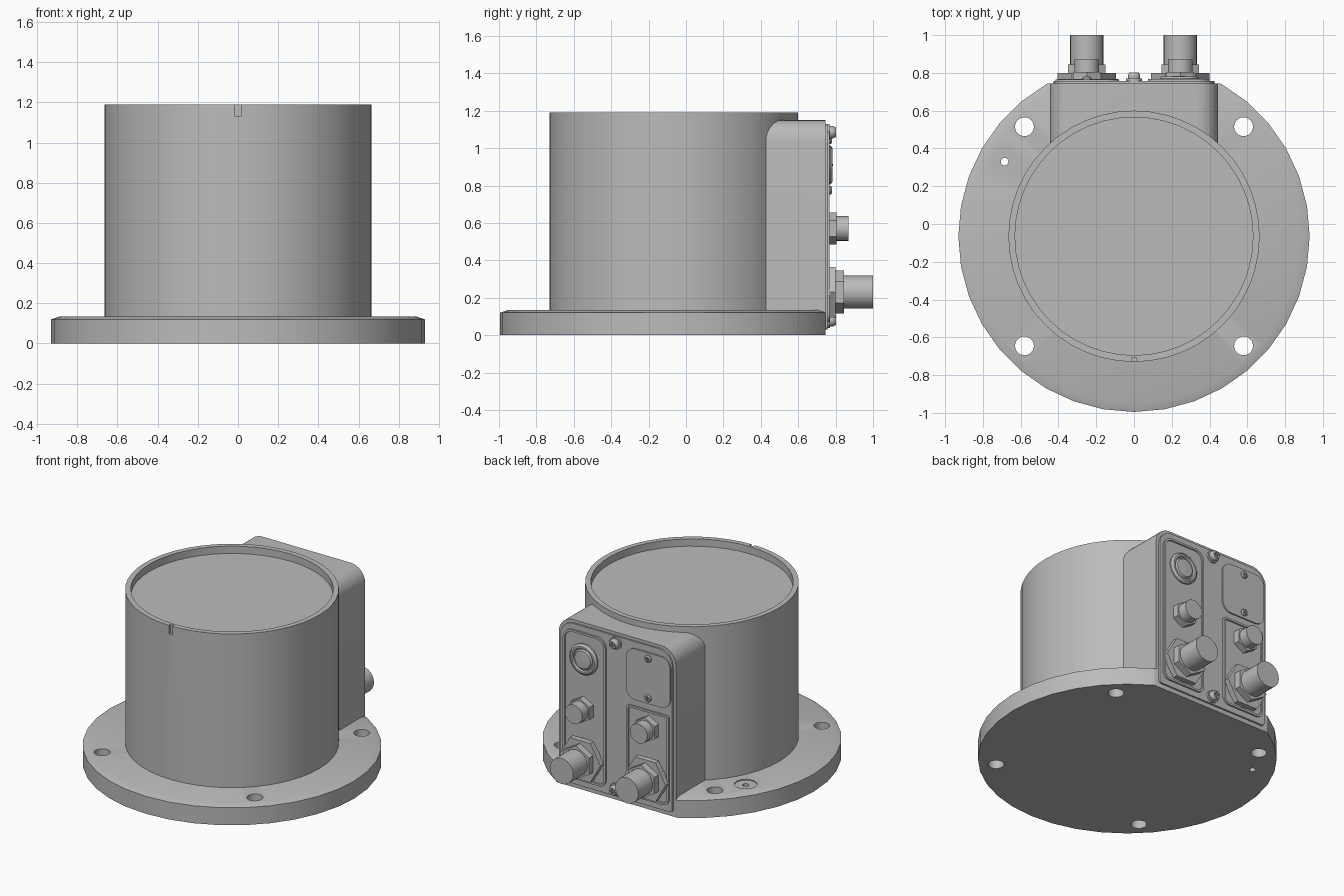
import bpy, bmesh
from math import cos, sin, pi, radians
from mathutils import Matrix, Vector

if "Cube" in bpy.data.objects:
    bpy.data.objects.remove(bpy.data.objects["Cube"], do_unlink=True)

grey = bpy.data.materials.new("machined_grey")
grey.use_nodes = True
colour = (0.5, 0.5, 0.5, 1)
grey.diffuse_color = colour
grey.node_tree.nodes["Principled BSDF"].inputs["Base Color"].default_value = colour

CENTRE = -0.065   # y of the round body axis
BACK = 0.745      # y of the flat rear face


def finish(name, bm):
    bmesh.ops.recalc_face_normals(bm, faces=bm.faces)
    mesh = bpy.data.meshes.new(name)
    bm.to_mesh(mesh)
    bm.free()
    obj = bpy.data.objects.new(name, mesh)
    bpy.context.collection.objects.link(obj)
    mesh.materials.append(grey)
    return obj


def revolve(name, profile, loc, sides=32, rear=False, turn=0):
    """Spin (radius, height) points; rear=True points the axis to +y."""
    bm = bmesh.new()
    pts = [bm.verts.new((r, 0, h)) for r, h in profile]
    edges = [bm.edges.new(pair) for pair in zip(pts, pts[1:])]
    bmesh.ops.spin(bm, geom=pts + edges, cent=(0, 0, 0), axis=(0, 0, 1),
                   angle=2 * pi, steps=sides)
    bmesh.ops.remove_doubles(bm, verts=bm.verts, dist=1e-4)
    matrix = Matrix.Rotation(turn, 4, 'Z')
    if rear:
        matrix = Matrix.Rotation(-pi / 2, 4, 'X') @ matrix
    bm.transform(Matrix.Translation(loc) @ matrix)
    return finish(name, bm)


def disc(name, radius, depth, loc, **options):
    return revolve(name, [(0, 0), (radius, 0), (radius, depth), (0, depth)], loc, **options)


def block(name, size, loc):
    bm = bmesh.new()
    bmesh.ops.create_cube(bm, size=1)
    bm.transform(Matrix.Translation(loc) @ Matrix.Diagonal((*size, 1)))
    return finish(name, bm)


def rounded_plate(name, x, z, y, radius, low_radius=0, rim=0):
    """Rounded rectangle in x-z ranges, extruded over the y range."""
    bm = bmesh.new()
    ring = []
    corners = [(x[1], z[1], -1, -1, 0, radius), (x[0], z[1], 1, -1, 1, radius),
               (x[0], z[0], 1, 1, 2, low_radius), (x[1], z[0], -1, 1, 3, low_radius)]
    for cx, cz, sx, sz, quarter, r in corners:
        steps = 8 if r else 0
        for i in range(steps + 1):
            a = (quarter + i / max(steps, 1)) * pi / 2
            ring.append(bm.verts.new((cx + sx * r + r * cos(a), y[0],
                                      cz + sz * r + r * sin(a))))
    face = bm.faces.new(ring)
    out = bmesh.ops.extrude_face_region(bm, geom=[face])["geom"]
    moved = [v for v in out if isinstance(v, bmesh.types.BMVert)]
    bmesh.ops.translate(bm, verts=moved, vec=(0, y[1] - y[0], 0))
    bmesh.ops.recalc_face_normals(bm, faces=bm.faces)
    if rim:
        front = max(bm.faces, key=lambda f: f.calc_center_median().y)
        bmesh.ops.inset_region(bm, faces=[front], thickness=rim)
        bmesh.ops.inset_region(bm, faces=[front], thickness=0.002, depth=-0.008)
    return finish(name, bm)


def cut(obj, cutter):
    mod = obj.modifiers.new("cut", 'BOOLEAN')
    mod.operation = 'DIFFERENCE'
    mod.solver = 'EXACT'
    mod.object = cutter
    bpy.context.view_layer.objects.active = obj
    bpy.ops.object.modifier_apply(modifier=mod.name)
    bpy.data.objects.remove(cutter, do_unlink=True)


# Mounting flange with chamfered rim, flat rear and bolt holes
flange = revolve("mounting_flange", [(0, 0), (0.93, 0), (0.93, 0.12), (0.885, 0.135), (0, 0.135)],
                 (0, CENTRE, 0), sides=36, turn=pi / 2)
cut(flange, block("rear_cutter", (2, 0.4, 1), (0, BACK + 0.2, 0)))
for hx in (-0.58, 0.58):
    for hy in (-0.645, 0.515):
        cut(flange, disc("bolt_cutter", 0.05, 0.4, (hx, hy, -0.1), sides=24))
pin = (-0.685, 0.33)
cut(flange, disc("spotface_cutter", 0.07, 0.1, (*pin, 0.128), sides=24))
cut(flange, disc("pin_cutter", 0.02, 0.4, (*pin, -0.1), sides=16))

# Round body with recessed lid and front index notch
body = revolve("round_body", [(0, 0.1), (0.665, 0.1), (0.665, 1.19), (0.63, 1.19),
                              (0.63, 1.14), (0, 1.14)], (0, CENTRE, 0), sides=48)
cut(body, block("notch_cutter", (0.028, 0.04, 0.12), (0, CENTRE - 0.665, 1.19)))

# Rear connector housing, hollowed to wrap the body
housing = rounded_plate("connector_housing", (-0.445, 0.445), (0, 1.15), (0.3, BACK), 0.11)
cut(housing, disc("body_cutter", 0.65, 2, (0, CENTRE, -0.1), sides=48))

# Rear cover and its sunken panels
rounded_plate("rear_cover", (-0.425, 0.425), (0.03, 1.13), (BACK - 0.01, 0.757), 0.1, 0.02)
rounded_plate("tall_panel", (0.075, 0.4), (0.07, 1.09), (0.75, 0.768), 0.07, 0.05, rim=0.014)
rounded_plate("short_panel", (-0.405, -0.085), (0.07, 0.69), (0.75, 0.768), 0.02, 0.05, rim=0.014)
rounded_plate("access_cover", (-0.415, -0.08), (0.735, 1.085), (0.75, 0.766), 0.07, 0.07)


def screw(name, x, z, y, radius, height):
    head = revolve(name, [(0, 0), (radius, 0), (radius, height * 0.6),
                          (radius * 0.75, height), (0, height)], (x, y, z), sides=20, rear=True)
    for size in ((radius, 0.02, radius * 0.3), (radius * 0.3, 0.02, radius)):
        cut(head, block("slot_cutter", size, (x, y + height, z)))


for label, z in (("upper", 1.085), ("lower", 0.08)):
    disc(label + "_screw_washer", 0.042, 0.02, (0, 0.75, z), sides=20, rear=True)
    screw(label + "_cover_screw", 0, z, 0.765, 0.033, 0.037)
for label, z in (("upper", 1.045), ("lower", 0.775)):
    screw(label + "_access_screw", -0.25, z, 0.76, 0.024, 0.02)

# Round window fitting with raised ring
revolve("round_port", [(0, 0), (0.105, 0), (0.105, 0.02), (0.092, 0.032), (0.08, 0.032),
                       (0.075, 0.02), (0.068, 0.02), (0.06, 0.03), (0, 0.035)],
        (0.24, 0.75, 0.91), rear=True)

# Small and large cable connectors in both columns
for side, x in (("left", 0.245), ("right", -0.25)):
    at = lambda y, z: (x, y, z)
    disc(side + "_small_nut", 0.085, 0.055, at(0.75, 0.57), sides=6, rear=True, turn=pi / 6)
    disc(side + "_small_plug", 0.066, 0.12, at(0.75, 0.57), sides=20, rear=True)
    disc(side + "_large_washer", 0.135, 0.02, at(0.75, 0.23), rear=True)
    disc(side + "_large_nut", 0.155, 0.035, at(0.765, 0.23), sides=6, rear=True)
    disc(side + "_large_collar", 0.115, 0.075, at(0.77, 0.23), sides=6, rear=True, turn=pi / 6)
    disc(side + "_large_plug", 0.088, 0.25, at(0.75, 0.23), sides=24, rear=True)

# Smooth round surfaces, keep edges crisp
bpy.ops.object.select_all(action='DESELECT')
for obj in bpy.context.collection.objects:
    if obj.type == 'MESH' and grey.name in obj.data.materials:
        obj.select_set(True)
        bpy.context.view_layer.objects.active = obj
bpy.ops.object.shade_smooth_by_angle(angle=radians(25))
